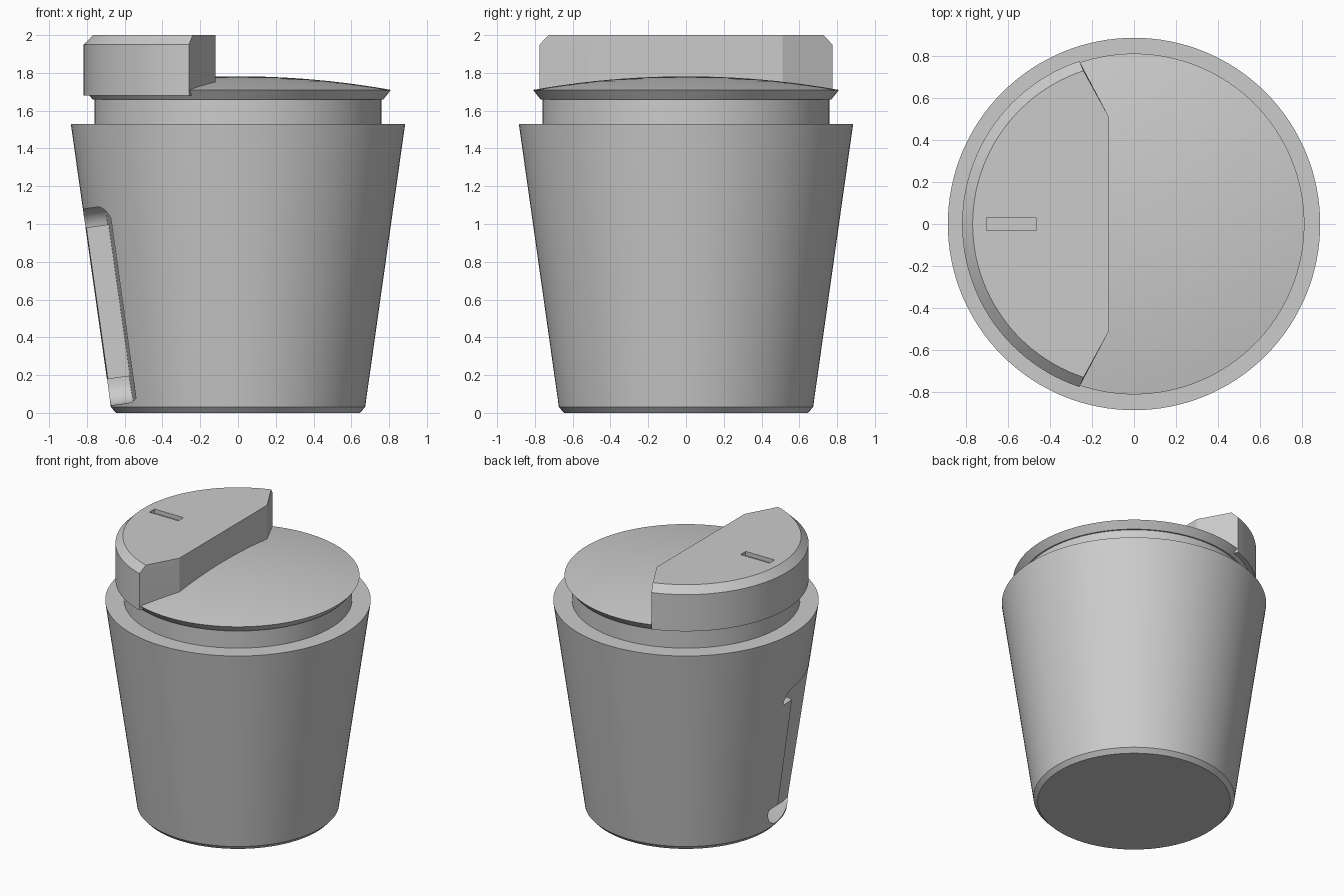
import bpy, bmesh, math
from mathutils import Vector

if "Cube" in bpy.data.objects:
    bpy.data.objects.remove(bpy.data.objects["Cube"])

grey = bpy.data.materials.new("plain grey")
grey.use_nodes = True
grey.diffuse_color = (0.6, 0.6, 0.6, 1)
grey.node_tree.nodes["Principled BSDF"].inputs["Base Color"].default_value = (0.6, 0.6, 0.6, 1)


def make_object(name, bm):
    bmesh.ops.recalc_face_normals(bm, faces=bm.faces)
    mesh = bpy.data.meshes.new(name)
    bm.to_mesh(mesh)
    bm.free()
    obj = bpy.data.objects.new(name, mesh)
    bpy.context.collection.objects.link(obj)
    mesh.materials.append(grey)
    return obj


def lathe(name, profile, steps=128):
    """Spin an (r, z) profile that begins and ends on the axis."""
    bm = bmesh.new()
    verts = [bm.verts.new((r, 0, z)) for r, z in profile]
    edges = [bm.edges.new(pair) for pair in zip(verts, verts[1:])]
    bmesh.ops.spin(bm, geom=verts + edges, axis=(0, 0, 1), cent=(0, 0, 0),
                   angle=math.tau, steps=steps)
    bmesh.ops.remove_doubles(bm, verts=bm.verts, dist=1e-4)
    return make_object(name, bm)


def loft(name, *rings):
    """Bridge matching rings and cap both ends."""
    bm = bmesh.new()
    rows = [[bm.verts.new(p) for p in ring] for ring in rings]
    for low, high in zip(rows, rows[1:]):
        for i in range(len(low)):
            j = (i + 1) % len(low)
            bm.faces.new((low[i], low[j], high[j], high[i]))
    bm.faces.new(rows[0])
    bm.faces.new(rows[-1])
    return make_object(name, bm)


def cut(target, cutter):
    mod = target.modifiers.new("cut", "BOOLEAN")
    mod.operation = "DIFFERENCE"
    mod.solver = "EXACT"
    mod.object = cutter
    bpy.ops.object.select_all(action="DESELECT")
    bpy.context.view_layer.objects.active = target
    target.select_set(True)
    bpy.ops.object.modifier_apply(modifier=mod.name)
    bpy.data.objects.remove(cutter)


def smooth(obj):
    bpy.ops.object.select_all(action="DESELECT")
    bpy.context.view_layer.objects.active = obj
    obj.select_set(True)
    bpy.ops.object.shade_smooth_by_angle(angle=math.radians(25))


def box(name, x0, x1, y0, y1, z0, z1):
    ring = [(x0, y0), (x1, y0), (x1, y1), (x0, y1)]
    return loft(name, [(x, y, z0) for x, y in ring], [(x, y, z1) for x, y in ring])


# Tapered cup body with a small chamfer at the foot
body = lathe("cup_body", [(0, 0), (0.645, 0), (0.673, 0.03), (0.885, 1.53), (0, 1.53)])

# Frame lying on the sloping wall at the right side
slope = math.atan2(0.212, 1.5)
along = Vector((-math.sin(slope), 0, math.cos(slope)))
out = Vector((-math.cos(slope), 0, -math.sin(slope)))
foot = Vector((-0.669, 0, 0))


def on_wall(y, s, d):
    return foot + along * s + out * d + Vector((0, y, 0))


def rounded(y0, y1, s0, s1, r, n=10):
    pts = []
    for k, (cy, cs) in enumerate([(y1 - r, s1 - r), (y0 + r, s1 - r),
                                  (y0 + r, s0 + r), (y1 - r, s0 + r)]):
        for i in range(n + 1):
            a = (k + i / n) * math.pi / 2
            pts.append((cy + r * math.cos(a), cs + r * math.sin(a)))
    return pts


# Rounded pocket that leaves an upright bar flush with the wall
outline = rounded(-0.47, 0.03, 0.04, 1.09, 0.12)
pocket = loft("pocket_cutter",
              [on_wall(y, s, -0.12 + 0.045 * y) for y, s in outline],
              [on_wall(y, s, 0.2) for y, s in outline])
bar_ring = [(-0.085, 0.18), (0.1, 0.18), (0.1, 0.99), (-0.085, 0.99)]
bar = loft("bar_cutter", [on_wall(y, s, -0.3) for y, s in bar_ring],
           [on_wall(y, s, 0.4) for y, s in bar_ring])
cut(pocket, bar)
cut(body, pocket)
smooth(body)

# Lid: neck, flared rim and shallow dome
rim_r, rim_z, rise = 0.81, 1.71, 0.072
dome = [(rim_r * (1 - i / 10), rim_z + rise * (1 - (1 - i / 10) ** 2)) for i in range(11)]
lid = lathe("lid", [(0, 1.5), (0.76, 1.5), (0.76, 1.66), (0.77, 1.66)] + dome)
smooth(lid)

# Raised segment on the lid, chamfered along its round edge
def segment(radius, z):
    start = math.acos(-0.26 / 0.817) if radius > 0.8 else math.acos(-0.24 / 0.767)
    n = 48
    arc = [start + (math.tau - 2 * start) * i / n for i in range(n + 1)]
    pts = [(radius * math.cos(a), radius * math.sin(a), z) for a in arc]
    return pts + [(-0.12, -0.51, z), (-0.12, 0.51, z)]


flap = loft("lid_flap", segment(0.817, 1.68), segment(0.817, 1.95), segment(0.767, 2.0))
cut(flap, box("slit_cutter", -0.7, -0.465, -0.03, 0.03, 1.97, 2.1))
smooth(flap)
